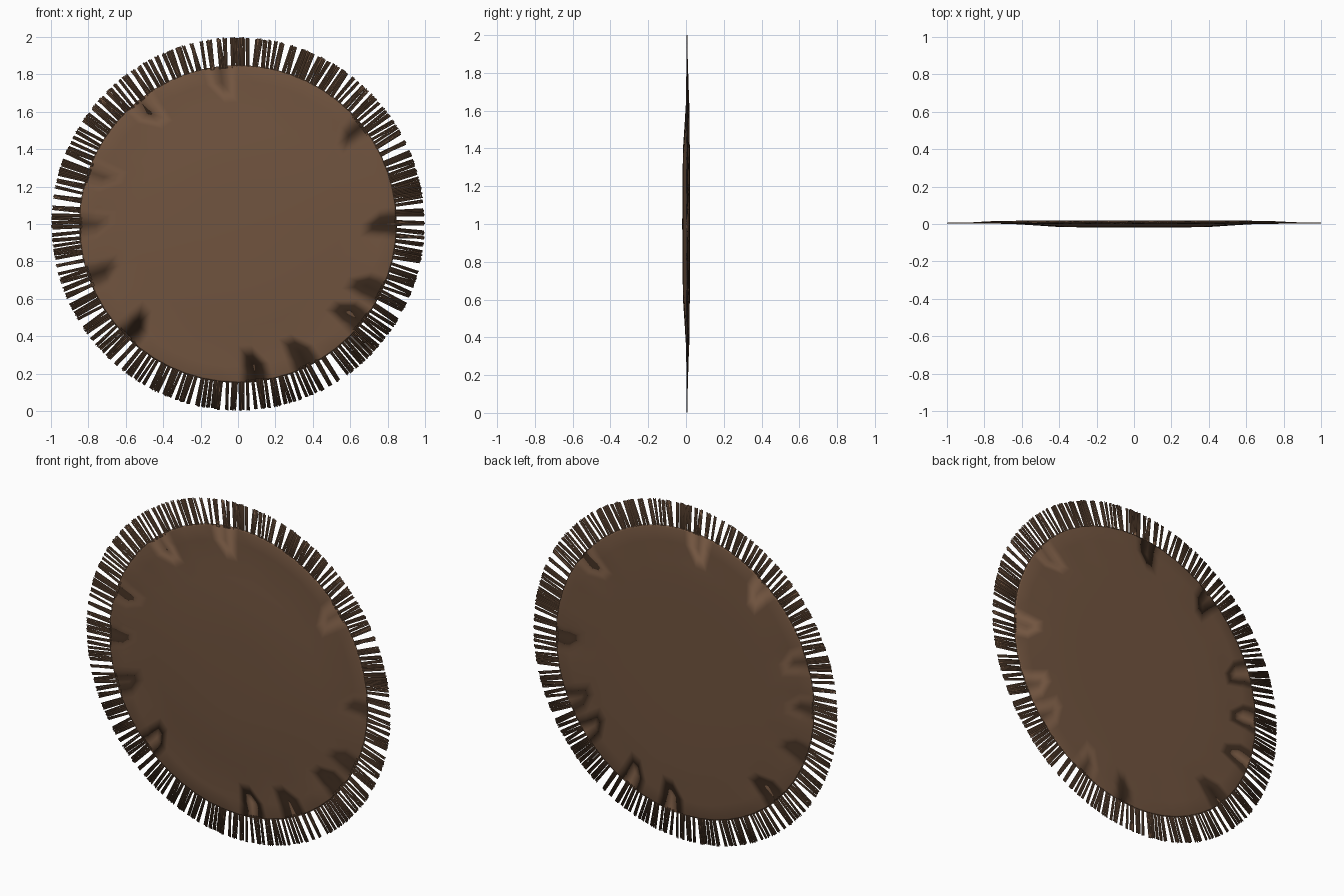
import bpy, bmesh, math, random

if "Cube" in bpy.data.objects:
    bpy.data.objects.remove(bpy.data.objects["Cube"])

random.seed(7)

LEATHER = bpy.data.materials.new("leather brown")
LEATHER.diffuse_color = (0.165, 0.089, 0.05, 1)
LEATHER.use_nodes = True
LEATHER.node_tree.nodes["Principled BSDF"].inputs["Base Color"].default_value = LEATHER.diffuse_color


def make_object(name, bm):
    for f in bm.faces:
        f.smooth = True
    me = bpy.data.meshes.new(name)
    bm.to_mesh(me)
    bm.free()
    me.materials.append(LEATHER)
    bpy.context.collection.objects.link(bpy.data.objects.new(name, me))


def pt(r, a, y):
    return (r * math.cos(a), y, 1 + r * math.sin(a))


# Hide pad: shallow cushion; front and back are pinched together at the folds
N = 56
front = [(0.2, -0.019), (0.4, -0.016), (0.55, -0.006), (0.65, 0.0), (0.76, 0.003)]
back = [(0.76, 0.013), (0.65, 0.017), (0.55, 0.019), (0.4, 0.02), (0.2, 0.02)]
profile = front + [(0.84, 0.003), (0.85, 0.007), (0.84, 0.011)] + back
LAST = len(profile) - 1
# fold positions, never on neighbouring columns
folds = {round(d / 360 * N) % N for d in
         (2, 38, 97, 128, 160, 177, 197, 228, 279, 295, 321, 334)}

bm = bmesh.new()
rings = []
for i, (r, y) in enumerate(profile):
    ring = []
    for k in range(N):
        a = math.tau * k / N
        if k in folds and 0.7 < r < 0.845:
            if i > LAST / 2:
                ring.append(rings[LAST - i][k])      # stitched to the front
                continue
            y = 0.008 + random.uniform(-0.004, 0.004)
        else:
            y = profile[i][1] + (random.uniform(-0.003, 0.003) if 0.7 < r < 0.8 else 0)
        ring.append(bm.verts.new(pt(r, a, y)))
    rings.append(ring)
for lo, hi in zip(rings, rings[1:]):
    for k in range(N):
        j = (k + 1) % N
        bm.faces.new((lo[k], hi[k], hi[j], lo[j]))
c0, c1 = bm.verts.new((0, -0.02, 1)), bm.verts.new((0, 0.02, 1))
for k in range(N):
    j = (k + 1) % N
    bm.faces.new((c0, rings[0][k], rings[0][j]))
    bm.faces.new((c1, rings[-1][j], rings[-1][k]))
make_object("hide_pad", bm)

# Fringe: radial tassels, each made of a few thin twisted strands
bm = bmesh.new()
COUNT = 230
STRANDS = 3
for k in range(COUNT):
    a = math.tau * (k + random.uniform(-0.45, 0.45)) / COUNT
    lean = random.uniform(-0.012, 0.012)
    width = random.uniform(0.017, 0.027)
    for s in range(STRANDS):
        t0 = (s / STRANDS - 0.5) * width
        t1 = ((s + 1) / STRANDS - 0.5) * width
        tip = random.uniform(0.993, 1.0)
        # cross-section: thin rounded ridge, front and back
        h = random.uniform(0.0015, 0.003)
        mid = (t0 + t1) / 2 + random.uniform(-0.3, 0.3) * (t1 - t0)
        section = [(t0, 0), (mid, -h), (t1, 0), (mid, h)]
        inner = [bm.verts.new(pt(0.835, a + t, 0.007 + y)) for t, y in section]
        outer = [bm.verts.new(pt(tip, a + lean + t, 0.005 + y * 0.7)) for t, y in section]
        for n in range(4):
            m = (n + 1) % 4
            bm.faces.new((inner[n], outer[n], outer[m], inner[m]))
        bm.faces.new(outer)
bmesh.ops.recalc_face_normals(bm, faces=bm.faces)
make_object("fringe", bm)
